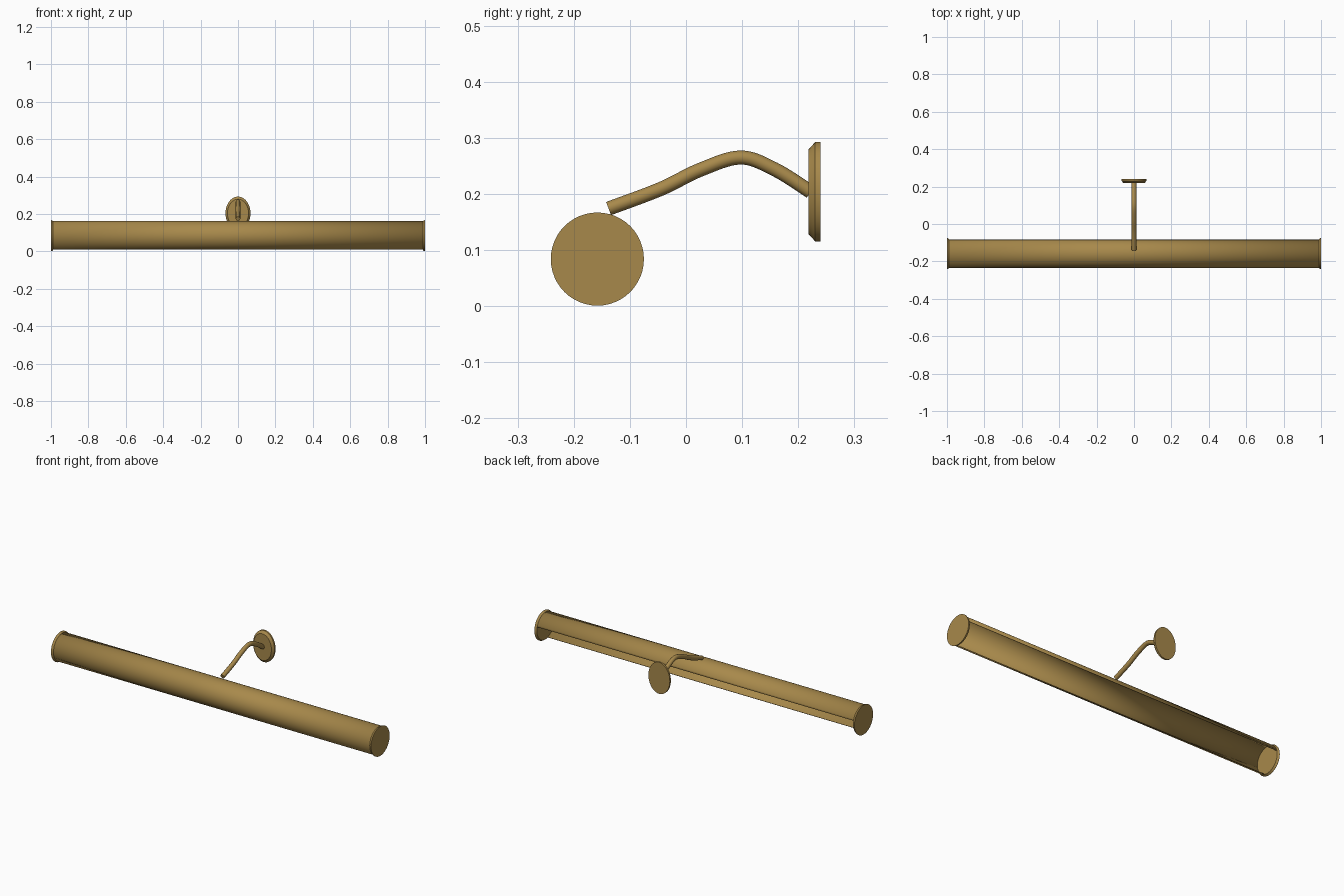
import bpy, bmesh, math
from mathutils import Matrix, Vector

if "Cube" in bpy.data.objects:
    bpy.data.objects.remove(bpy.data.objects["Cube"])

brass = bpy.data.materials.new("antique brass")
brass.use_nodes = True
brass.diffuse_color = (0.39, 0.25, 0.07, 1)
brass.node_tree.nodes["Principled BSDF"].inputs["Base Color"].default_value = (0.39, 0.25, 0.07, 1)

AXIS_Y, AXIS_Z = -0.158, 0.084   # centre line of the shade
CAP_R, SHADE_R = 0.083, 0.0775


def finish(bm, name):
    bmesh.ops.recalc_face_normals(bm, faces=bm.faces[:])
    mesh = bpy.data.meshes.new(name)
    bm.to_mesh(mesh)
    bm.free()
    obj = bpy.data.objects.new(name, mesh)
    bpy.context.collection.objects.link(obj)
    mesh.materials.append(brass)
    bpy.ops.object.select_all(action='DESELECT')
    bpy.context.view_layer.objects.active = obj
    obj.select_set(True)
    bpy.ops.object.shade_smooth_by_angle(angle=math.radians(30))
    return obj


def turned(name, profile, matrix, sides=48):
    """Closed solid turned around local z from (radius, height) rings."""
    bm = bmesh.new()
    rings = [[bm.verts.new(matrix @ Vector((r * math.cos(2 * math.pi * i / sides),
                                            r * math.sin(2 * math.pi * i / sides), h)))
              for i in range(sides)] for r, h in profile]
    for a, b in zip(rings, rings[1:]):
        for i in range(sides):
            j = (i + 1) % sides
            bm.faces.new((a[i], a[j], b[j], b[i]))
    bm.faces.new(rings[0])
    bm.faces.new(rings[-1])
    return finish(bm, name)


# Shade: long tube with an opening facing down and back
bm = bmesh.new()
steps, start, end = 36, math.radians(15), math.radians(255)
previous = None
for i in range(steps + 1):
    t = start + (end - start) * i / steps
    y, z = AXIS_Y + SHADE_R * math.cos(t), AXIS_Z + SHADE_R * math.sin(t)
    pair = [bm.verts.new((x, y, z)) for x in (-0.995, 0.995)]
    if previous:
        bm.faces.new((previous[0], previous[1], pair[1], pair[0]))
    previous = pair
shade = finish(bm, "shade")
wall = shade.modifiers.new("wall", 'SOLIDIFY')
wall.thickness = 0.003
centre = Vector((0, AXIS_Y, AXIS_Z))
face = shade.data.polygons[0]
outward = face.normal.dot(face.center - centre) > 0
wall.offset = -1 if outward else 1

# End caps: thin flared discs
for side, name in ((1, "left_end_cap"), (-1, "right_end_cap")):
    place = Matrix.Translation(centre) @ Matrix.Rotation(side * math.pi / 2, 4, 'Y')
    turned(name, [(SHADE_R, 0.988), (CAP_R, 0.997), (CAP_R, 1.0)], place)

# Wall plate: oval with a bevelled front rim
place = (Matrix.Translation((0, 0.24, 0.204)) @ Matrix.Diagonal((0.75, 1, 1, 1))
         @ Matrix.Rotation(math.pi / 2, 4, 'X'))
turned("wall_plate", [(0.089, 0), (0.089, 0.01), (0.086, 0.012), (0.075, 0.022)], place)

# Arm: bent rod from the plate to the shade
path = [(-0.138, 0.174), (-0.045, 0.209), (0.025, 0.243), (0.097, 0.265),
        (0.158, 0.244), (0.222, 0.204)]
curve = bpy.data.curves.new("arm", 'CURVE')
curve.dimensions = '3D'
curve.bevel_depth = 0.0125
curve.bevel_resolution = 4
curve.use_fill_caps = True
spline = curve.splines.new('BEZIER')
spline.resolution_u = 8
spline.bezier_points.add(len(path) - 1)
for i, (point, (y, z)) in enumerate(zip(spline.bezier_points, path)):
    before, after = path[max(i - 1, 0)], path[min(i + 1, len(path) - 1)]
    tangent = Vector((0, after[0] - before[0], after[1] - before[1])) / 6
    point.handle_left_type = point.handle_right_type = 'FREE'
    point.co = (0, y, z)
    point.handle_left = point.co - tangent
    point.handle_right = point.co + tangent
curve.materials.append(brass)
arm = bpy.data.objects.new("arm", curve)
bpy.context.collection.objects.link(arm)
